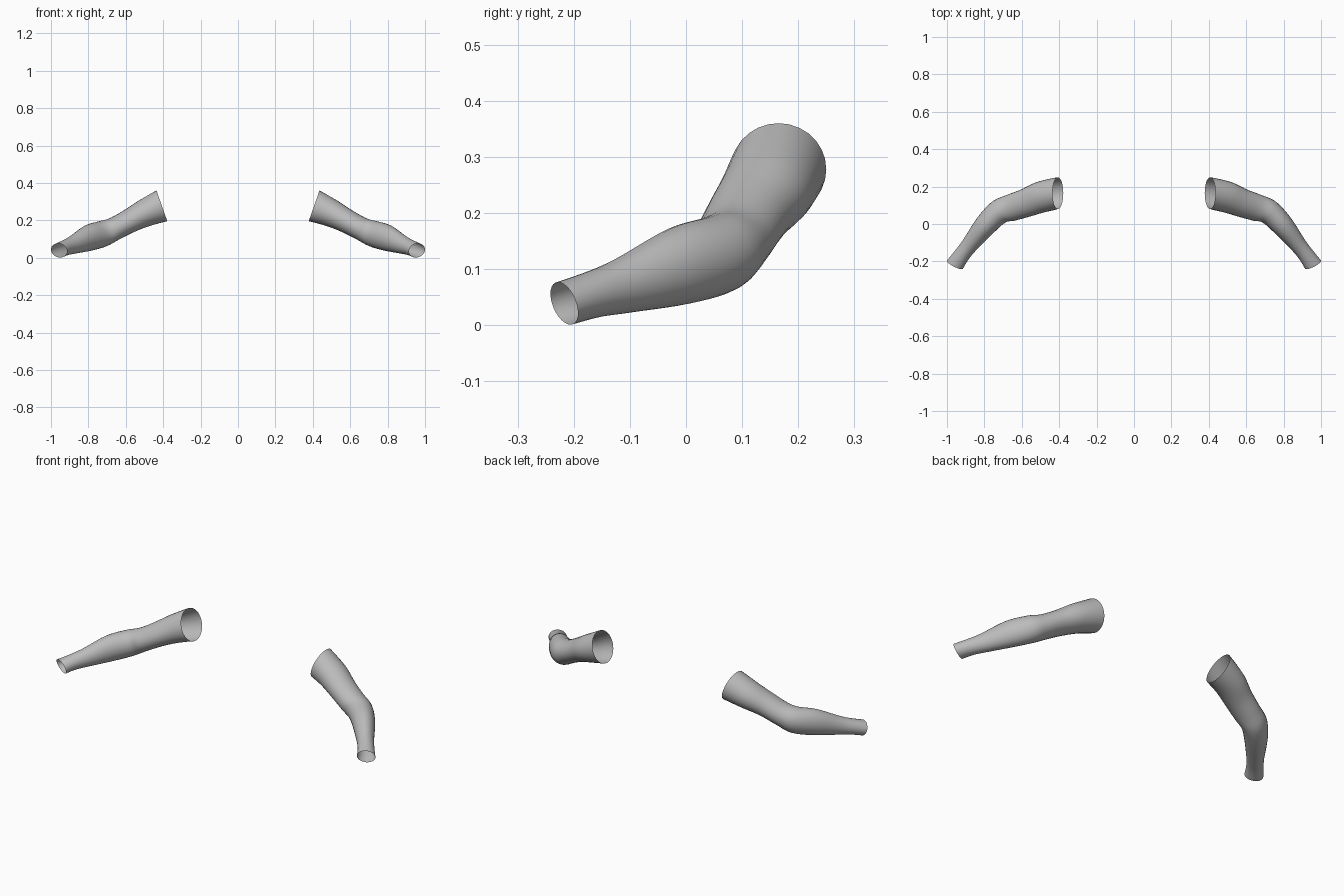
import bpy, bmesh, math
from mathutils import Vector

cube = bpy.data.objects.get("Cube")
if cube:
    bpy.data.objects.remove(cube, do_unlink=True)

SIDES = 28      # points around the arm
STEPS = 5       # rings between two key sections

skin = bpy.data.materials.new("plain_grey")
skin.use_nodes = True
grey = (0.5, 0.5, 0.5, 1)
skin.diffuse_color = grey
skin.node_tree.nodes["Principled BSDF"].inputs["Base Color"].default_value = grey

# Key sections from shoulder to wrist: centre, half width, half height
sections = [
    ((0.407, 0.165, 0.278), 0.085, 0.087),
    ((0.50, 0.143, 0.238), 0.083, 0.074),
    ((0.58, 0.112, 0.197), 0.076, 0.064),
    ((0.66, 0.086, 0.155), 0.072, 0.062),
    ((0.725, 0.062, 0.128), 0.066, 0.070),
    ((0.797, -0.010, 0.106), 0.059, 0.070),
    ((0.877, -0.110, 0.071), 0.045, 0.050),
    ((0.920, -0.165, 0.055), 0.043, 0.042),
    ((0.957, -0.217, 0.039), 0.048, 0.040),
]
# Directions the open ends face
shoulder_dir = Vector((0.94, 0, -0.33))
wrist_dir = Vector((0.44, -0.86, -0.32))


def spline(a, b, c, d, t):
    """Smooth curve from b to c."""
    return b + 0.5 * t * (c - a + t * (2 * a - 5 * b + 4 * c - d + t * (3 * (b - c) + d - a)))


def arm_rings():
    centres = [Vector(s[0]) for s in sections]
    n = len(sections)
    dirs = [shoulder_dir.normalized()]
    for i in range(1, n - 1):
        dirs.append((centres[i + 1] - centres[i - 1]).normalized())
    dirs.append(wrist_dir.normalized())
    sizes = [Vector((s[1], s[2])) for s in sections]
    rings = []
    for i in range(n - 1):
        ids = [max(i - 1, 0), i, i + 1, min(i + 2, n - 1)]
        for k in range(STEPS + (i == n - 2)):
            t = k / STEPS
            c = spline(*[centres[j] for j in ids], t)
            size = spline(*[sizes[j] for j in ids], t)
            along = dirs[i].lerp(dirs[i + 1], t).normalized()
            across = Vector((0, 0, 1)).cross(along).normalized()
            up = along.cross(across)
            ring = []
            for j in range(SIDES):
                a = 2 * math.pi * j / SIDES
                ring.append(c + across * size.x * math.cos(a) + up * size.y * math.sin(a))
            rings.append(ring)
    return rings


def build_arm(name, side):
    bm = bmesh.new()
    rings = [[bm.verts.new((side * p.x, p.y, p.z)) for p in r] for r in arm_rings()]
    for r, s in zip(rings, rings[1:]):
        for j in range(SIDES):
            k = (j + 1) % SIDES
            quad = [r[j], r[k], s[k], s[j]]
            face = bm.faces.new(quad if side > 0 else quad[::-1])
            face.smooth = True
    mesh = bpy.data.meshes.new(name)
    bm.to_mesh(mesh)
    bm.free()
    mesh.materials.append(skin)
    bpy.context.collection.objects.link(bpy.data.objects.new(name, mesh))


# Open-ended bent arms, mirrored across x
build_arm("left_arm", 1)
build_arm("right_arm", -1)
